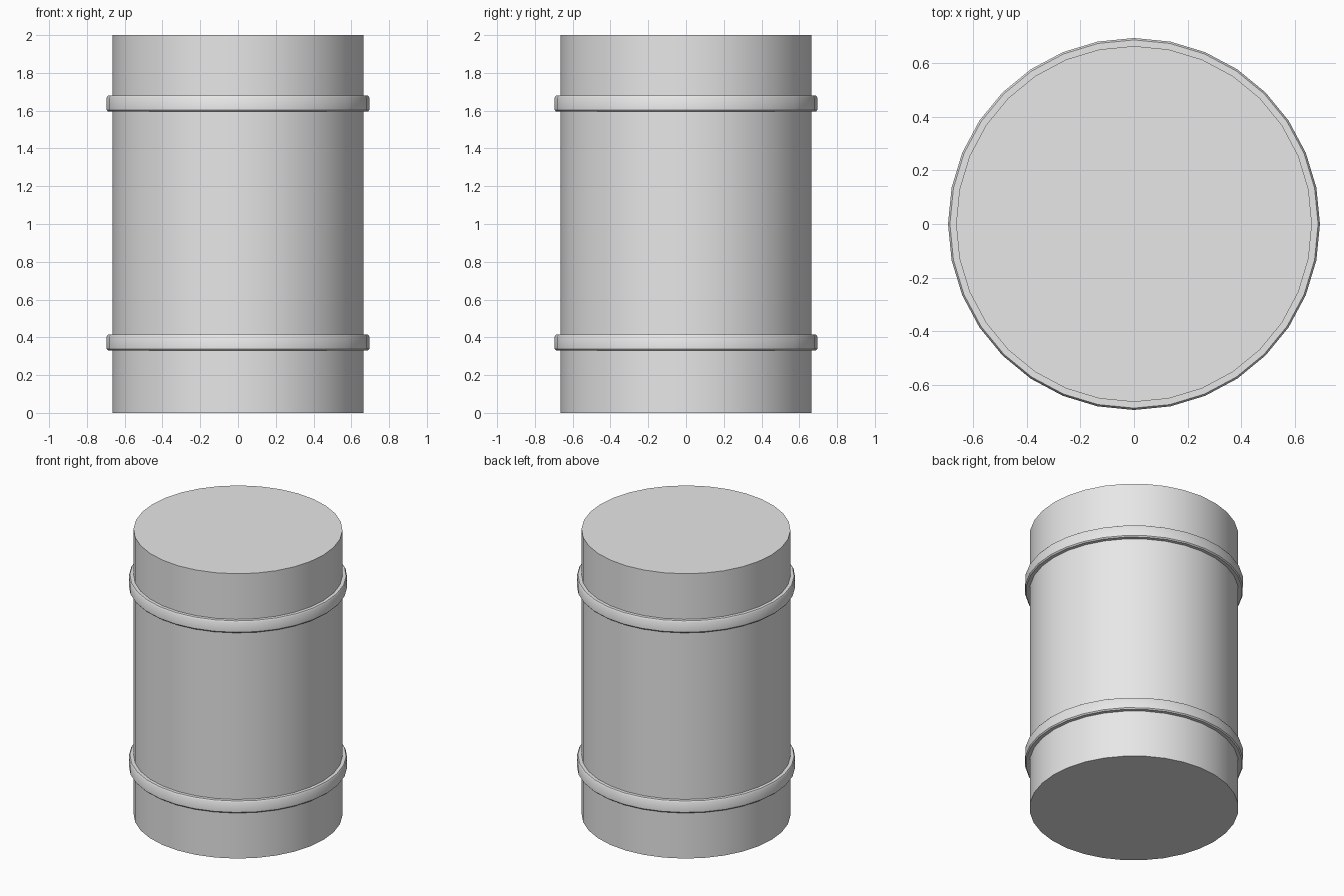
import bpy
import bmesh
import math

cube = bpy.data.objects.get("Cube")
if cube:
    bpy.data.objects.remove(cube, do_unlink=True)

SIDES = 32
GREY = (0.8, 0.8, 0.8, 1)

metal = bpy.data.materials.new("light_grey")
metal.use_nodes = True
metal.diffuse_color = GREY
metal.node_tree.nodes["Principled BSDF"].inputs["Base Color"].default_value = GREY


def lathe(name, profile, closed):
    """Spin a (radius, height) profile; open profiles get flat end caps."""
    bm = bmesh.new()
    rings = []
    for r, z in profile:
        angles = [2 * math.pi * i / SIDES for i in range(SIDES)]
        rings.append([bm.verts.new((r * math.cos(a), r * math.sin(a), z)) for a in angles])
    pairs = list(zip(rings, rings[1:]))
    if closed:
        pairs.append((rings[-1], rings[0]))
    else:
        bm.faces.new(rings[0])
        bm.faces.new(rings[-1])
    for low, high in pairs:
        for i in range(SIDES):
            j = (i + 1) % SIDES
            bm.faces.new((low[i], low[j], high[j], high[i]))
    bmesh.ops.recalc_face_normals(bm, faces=bm.faces)
    mesh = bpy.data.meshes.new(name)
    bm.to_mesh(mesh)
    bm.free()
    mesh.materials.append(metal)
    obj = bpy.data.objects.new(name, mesh)
    bpy.context.collection.objects.link(obj)
    bpy.ops.object.select_all(action="DESELECT")
    obj.select_set(True)
    bpy.context.view_layer.objects.active = obj
    bpy.ops.object.shade_smooth_by_angle(angle=math.radians(35))
    return obj


# Drum body
lathe("drum_body", [(0.665, 0), (0.665, 2)], closed=False)

# Raised hoops with slightly eased outer edges
for name, z in (("lower_hoop", 0.33), ("upper_hoop", 1.595)):
    lathe(name, [(0.66, z), (0.688, z), (0.695, z + 0.008), (0.695, z + 0.075),
                 (0.688, z + 0.085), (0.66, z + 0.085)], closed=True)
